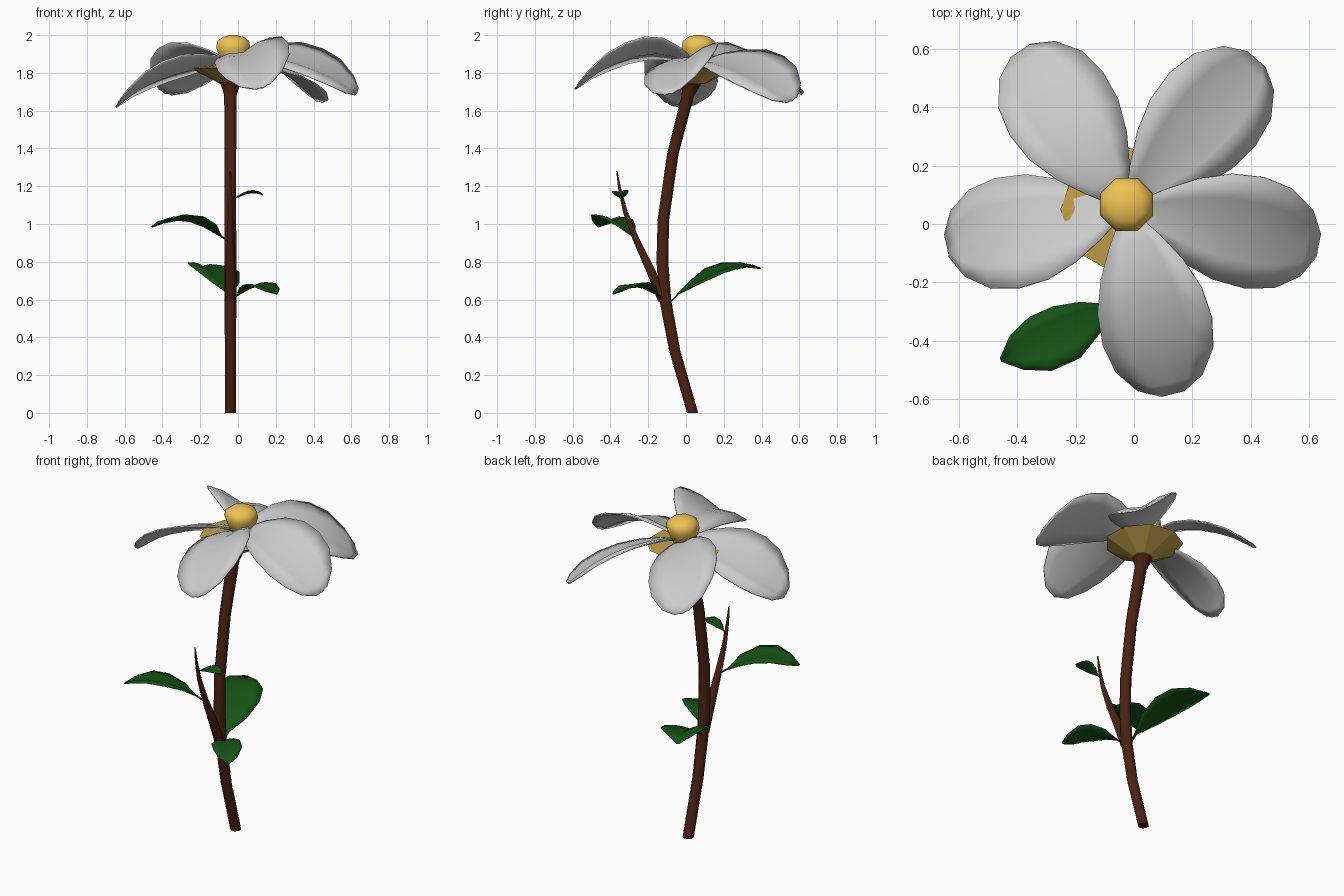
import bpy, bmesh, math
from mathutils import Vector

if "Cube" in bpy.data.objects:
    bpy.data.objects.remove(bpy.data.objects["Cube"])


def material(name, rgb):
    m = bpy.data.materials.new(name)
    m.diffuse_color = (*rgb, 1)
    m.use_nodes = True
    m.node_tree.nodes["Principled BSDF"].inputs["Base Color"].default_value = m.diffuse_color
    return m


BROWN = material("bark", (0.07, 0.016, 0.006))
GREEN = material("leaf_green", (0.008, 0.085, 0.008))
GOLD = material("gold", (0.87, 0.55, 0.09))
DARK_GOLD = material("dark_gold", (0.55, 0.36, 0.07))


def finish(name, bm, mat, angle):
    bmesh.ops.recalc_face_normals(bm, faces=bm.faces)
    me = bpy.data.meshes.new(name)
    bm.to_mesh(me)
    bm.free()
    ob = bpy.data.objects.new(name, me)
    bpy.context.collection.objects.link(ob)
    if mat:
        me.materials.append(mat)
    bpy.ops.object.select_all(action='DESELECT')
    ob.select_set(True)
    bpy.context.view_layer.objects.active = ob
    if angle:
        bpy.ops.object.shade_smooth_by_angle(angle=math.radians(angle))
    return ob


def stack(name, rings, mat, sides=8, angle=50):
    """Capped stack of horizontal rings given as (x, y, z, radius)."""
    bm = bmesh.new()
    loops = []
    for x, y, z, r in rings:
        loops.append([bm.verts.new((x + r * math.cos(t), y + r * math.sin(t), z))
                      for t in [2 * math.pi * (i + 0.5) / sides for i in range(sides)]])
    for a, b in zip(loops, loops[1:]):
        for i in range(sides):
            j = (i + 1) % sides
            bm.faces.new((a[i], a[j], b[j], b[i]))
    bm.faces.new(loops[0][::-1])
    bm.faces.new(loops[-1])
    return finish(name, bm, mat, angle)


def blade(name, mid, halfwidths, mat, roll, fold, thickness):
    """Folded sheet along a midrib; roll lifts its left edge, fold sinks the rib."""
    bm = bmesh.new()
    rows = []
    mid = [Vector(p) for p in mid]
    for i, (p, w) in enumerate(zip(mid, halfwidths)):
        t = mid[min(i + 1, len(mid) - 1)] - mid[max(i - 1, 0)]
        side = Vector((-t.y, t.x, 0)).normalized()
        rows.append([bm.verts.new(p + side * (u * w) + Vector((0, 0, w * (roll * u + lift * fold))))
                     for u, lift in ((-1, 0.5), (-0.55, 0.55), (0, -0.5), (0.55, 0.55), (1, 0.5))])
    for a, b in zip(rows, rows[1:]):
        for i in range(4):
            bm.faces.new((a[i], a[i + 1], b[i + 1], b[i]))
    ob = finish(name, bm, mat, 60)
    s = ob.modifiers.new("thickness", 'SOLIDIFY')
    s.thickness = thickness
    s.offset = 0
    return ob


# Curved stem flaring under the flower, and the tapering side twig
stack("stem", [(-0.04, y, z, r) for y, z, r in (
    (0.035, 0, 0.032), (-0.06, 0.33, 0.032), (-0.11, 0.6, 0.034), (-0.125, 0.8, 0.034),
    (-0.12, 1.02, 0.033), (-0.07, 1.37, 0.033), (0.01, 1.68, 0.036),
    (0.02, 1.71, 0.045), (0.027, 1.75, 0.062))], BROWN)
stack("side_twig", [(-0.04, y, z, r) for y, z, r in (
    (-0.12, 0.59, 0.03), (-0.185, 0.75, 0.028), (-0.265, 0.92, 0.02),
    (-0.32, 1.06, 0.014), (-0.35, 1.18, 0.009), (-0.366, 1.28, 0.004))], BROWN)

# Faceted cup and domed flower centre
stack("flower_cup", [(-0.03, 0.04, 1.74, 0.06), (-0.03, 0.05, 1.825, 0.222),
                     (-0.03, 0.05, 1.84, 0.1)], DARK_GOLD, 9, 0)
stack("flower_centre", [(-0.025, 0.067, z, r) for z, r in (
    (1.83, 0.05), (1.89, 0.082), (1.935, 0.098), (1.97, 0.09),
    (1.99, 0.06), (2.0, 0.02))], GOLD, 8, 60)

# Five rolled petals: heading in degrees, length factor, height shift
PROFILE = ((0.03, 1.86), (0.12, 1.882), (0.22, 1.89), (0.33, 1.875), (0.44, 1.838),
           (0.54, 1.79), (0.62, 1.73), (0.66, 1.695))
WIDTHS = (0.03, 0.09, 0.145, 0.183, 0.192, 0.172, 0.115, 0.04)
PETALS = ((-11, 1.01, 0), (49, 1.02, -0.04), (124, 0.98, 0), (-76, 0.99, 0.03), (192, 0.95, -0.065))
for n, (deg, k, dz) in enumerate(PETALS, 1):
    a = math.radians(deg)
    mid = [(-0.025 + r * k * math.cos(a), 0.055 + r * k * math.sin(a), z + dz * min(1, r * 4))
           for r, z in PROFILE]
    blade(f"petal_{n}", mid, WIDTHS, None, 0.38, 0.16, 0.008)

# Leaves, each starting as a thin stalk
STALK_LEAF = (0.05, 0.06, 0.6, 0.95, 0.95, 0.6, 0.06)
LEAVES = {
    "left_leaf": (0.105, ((-0.04, -0.26, 0.9), (-0.09, -0.28, 0.935), (-0.15, -0.32, 0.985),
                          (-0.23, -0.37, 1.02), (-0.32, -0.41, 1.03), (-0.4, -0.44, 1.01),
                          (-0.455, -0.465, 0.985))),
    "back_leaf": (0.135, ((-0.04, -0.1, 0.57), (-0.045, -0.04, 0.63), (-0.07, 0.05, 0.685),
                          (-0.11, 0.15, 0.74), (-0.15, 0.24, 0.77), (-0.19, 0.32, 0.78),
                          (-0.22, 0.395, 0.765))),
    "front_leaf": (0.085, ((-0.03, -0.12, 0.6), (0.0, -0.15, 0.625), (0.045, -0.195, 0.66),
                           (0.09, -0.25, 0.675), (0.14, -0.3, 0.67), (0.18, -0.35, 0.645),
                           (0.205, -0.385, 0.63))),
    "upper_leaf": (0.045, ((-0.04, -0.335, 1.12), (-0.02, -0.34, 1.135), (0.01, -0.343, 1.15),
                           (0.045, -0.347, 1.165), (0.08, -0.35, 1.17), (0.11, -0.35, 1.165),
                           (0.132, -0.35, 1.155))),
}
for name, (width, mid) in LEAVES.items():
    blade(name, mid, [width * f for f in STALK_LEAF], GREEN, 0.08, 0.2, 0.006)
